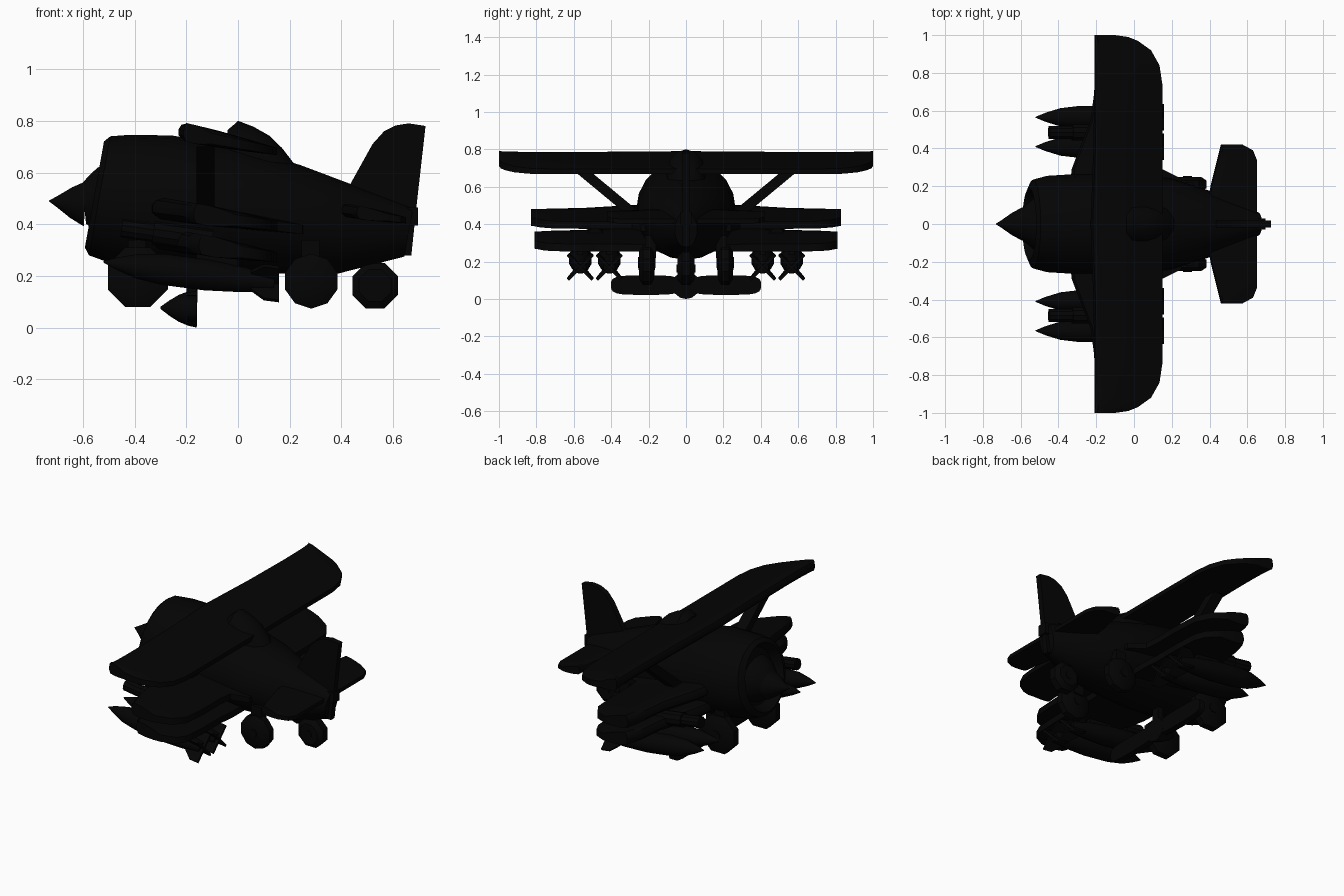
import bpy, bmesh, math
from mathutils import Vector

cube = bpy.data.objects.get("Cube")
if cube:
    bpy.data.objects.remove(cube)

black = bpy.data.materials.new("matte_black")
black.use_nodes = True
black.diffuse_color = (0.0012, 0.0012, 0.0012, 1)
black.node_tree.nodes["Principled BSDF"].inputs["Base Color"].default_value = black.diffuse_color


def finish(name, bm, smooth=True):
    bmesh.ops.recalc_face_normals(bm, faces=bm.faces)
    me = bpy.data.meshes.new(name)
    bm.to_mesh(me)
    bm.free()
    me.materials.append(black)
    ob = bpy.data.objects.new(name, me)
    bpy.context.collection.objects.link(ob)
    if smooth:
        bpy.ops.object.select_all(action='DESELECT')
        ob.select_set(True)
        bpy.context.view_layer.objects.active = ob
        bpy.ops.object.shade_smooth_by_angle(angle=math.radians(35))
    return ob


def loft(name, rings, smooth=True):
    """Skin equal-length closed rings and cap both ends."""
    bm = bmesh.new()
    rows = [[bm.verts.new(p) for p in ring] for ring in rings]
    n = len(rows[0])
    for a, b in zip(rows, rows[1:]):
        for i in range(n):
            bm.faces.new((a[i], a[(i + 1) % n], b[(i + 1) % n], b[i]))
    bm.faces.new(rows[0])
    bm.faces.new(rows[-1])
    return finish(name, bm, smooth)


def hull(name, sections, lean=0.0, n=20):
    """Elliptic sections along x: (x, z, half width, half height)."""
    angles = [2 * math.pi * i / n for i in range(n)]
    return loft(name, [[(x + lean * h * math.sin(a), w * math.cos(a), z + h * math.sin(a))
                        for a in angles] for x, z, w, h in sections])


def lathe(name, start, end, profile, n=12):
    """Round body along an axis: profile of (fraction, radius)."""
    start, end = Vector(start), Vector(end)
    axis = (end - start).normalized()
    u = axis.cross(Vector((0, 0, 1))).normalized()
    v = axis.cross(u)
    angles = [2 * math.pi * (i + 0.5) / n for i in range(n)]
    return loft(name, [[start.lerp(end, t) + r * (math.cos(a) * u + math.sin(a) * v)
                        for a in angles] for t, r in profile])


def plate(name, outline, half):
    """Outline in x, z given thickness along y."""
    return loft(name, [[(x, y, z) for x, z in outline] for y in (-half, half)], False)


def box(name, centre, size):
    bm = bmesh.new()
    bmesh.ops.create_cube(bm, size=1)
    for v in bm.verts:
        v.co = Vector(centre) + Vector(a * b for a, b in zip(v.co, size))
    return finish(name, bm, False)


def wing(name, stations, x0, z0, slope, front, rear, chord):
    """Full-span wing from (y, leading x, trailing x), sloping down to the rear."""
    shape = ((0, .2), (.03, .7), (.09, 1), (.35, 1), (.7, .8), (1, .5),
             (1, -.7), (.7, -.9), (.35, -1), (.06, -.9), (0, -.4))
    full = [(-y, a, b) for y, a, b in reversed(stations) if y] + list(stations)
    rings = []
    for y, a, b in full:
        ring = []
        for t, s in shape:
            x = a + t * (b - a)
            k = (x - x0) / chord
            ring.append((x, y, z0 - slope * (x - x0) + s * (front + (rear - front) * k)))
        rings.append(ring)
    return loft(name, rings)


# Fuselage with a recessed cowling mouth, and nose
hull("fuselage", [(-.5, .51, .16, .17), (-.555, .515, .19, .205), (-.535, .51, .235, .23),
                  (-.46, .5, .255, .246), (-.3, .485, .265, .258), (-.05, .455, .265, .245),
                  (.2, .42, .24, .21), (.42, .38, .17, .17), (.66, .37, .06, .095)], lean=.18)
lathe("engine_dome", (-.49, 0, .49), (-.595, 0, .48), [(0, .15), (.4, .135), (.8, .1), (1, .08)], 16)
lathe("nose_spinner", (-.59, 0, .48), (-.73, 0, .49), [(0, .09), (.4, .06), (.75, .025), (1, .002)], 16)

# Canopy
hull("canopy", [(-.04, .68, .09, .085), (-.01, .69, .1, .1), (0, .69, .1, .11), (.06, .67, .105, .107),
                (.12, .64, .1, .103), (.17, .595, .09, .1), (.22, .55, .06, .08)], n=12)

# Three stacked wings
wing("upper_wing", [(0, -.23, .15), (.4, -.215, .15), (.74, -.21, .15), (.84, -.21, .135), (.92, -.21, .09),
                    (.97, -.21, .02), (.99, -.21, -.03), (1, -.21, -.1)], -.21, .756, .2, .038, .024, .36)
wing("middle_wing", [(0, -.34, .26), (.24, -.335, .25), (.29, -.33, .15), (.37, -.3, .14), (.55, -.23, .14),
                     (.7, -.21, .13), (.78, -.19, .08), (.83, -.17, -.01)], -.21, .447, .14, .042, .032, .36)
wing("lower_wing", [(0, -.34, .15), (.27, -.33, .15), (.37, -.3, .14), (.55, -.22, .14), (.7, -.2, .13),
                    (.76, -.18, .1), (.81, -.15, .02)], -.21, .33, .15, .043, .033, .36)

# Tail surfaces
wing("tailplane", [(0, .38, .65), (.2, .405, .65), (.34, .44, .65), (.39, .452, .63),
                   (.42, .46, .575)], .4, .455, .15, .028, .02, .25)
plate("tail_fin", [(.42, .53), (.47, .62), (.52, .71), (.565, .76), (.61, .782), (.66, .79), (.725, .78),
                   (.69, .47), (.67, .28), (.62, .28)], .018)
box("rudder_hinge", (.675, 0, .43), (.04, .06, .07))


def wheel(name, x, y, z, radius, width, n):
    lathe(name, (x, y - width, z), (x, y + width, z),
          [(0, radius * .7), (.25, radius), (.75, radius), (1, radius * .7)], n)
    lathe(name + "_hub", (x, y - width - .005, z), (x, y + width + .005, z),
          [(0, radius * .25), (1, radius * .25)], 8)


# Tail wheel
wheel("tail_wheel", .53, 0, .163, .095, .045, 8)
box("tail_wheel_leg", (.53, 0, .26), (.05, .05, .12))

# Parts on both sides
for side, label in ((1, "left"), (-1, "right")):
    wheel(label + "_front_wheel", -.387, .21 * side, .195, .125, .042, 8)
    wheel(label + "_rear_wheel", .283, .21 * side, .18, .106, .04, 10)
    for x, end in ((-.39, "front"), (.28, "rear")):
        box(label + "_" + end + "_leg", (x, .19 * side, .28), (.07, .06, .12))
    # Slanted wing strut
    inner, outer = (.285, .46), (.575, .7)
    loft(label + "_wing_strut", [[(x, (y + d) * side, z) for x, d in
                                  ((-.16, -.042), (-.09, -.042), (-.09, .042), (-.16, .042))]
                                 for y, z in (inner, outer)], False)
    # Gun between the bombs
    lathe(label + "_gun", (-.45, .485 * side, .385), (-.1, .485 * side, .335),
          [(0, .036), (.35, .036), (.35, .045), (1, .045)], 10)
    for y, place in ((.41, "inner"), (.565, "outer")):
        name = label + "_" + place + "_bomb"
        y *= side
        lathe(name, (-.52, y, .255), (.14, y, .17),
              [(0, .003), (.08, .025), (.2, .05), (.35, .062), (.6, .062), (.82, .05), (1, .032)])
        box(name + "_rack", (-.08, y, .26), (.16, .03, .06))
        # Crossed fins
        for turn in (math.pi / 4, -math.pi / 4):
            dy, dz = math.cos(turn), math.sin(turn)
            rings = []
            for x, reach in ((.05, .05), (.1, .092), (.158, .092)):
                zc = .255 - .128 * (x + .52)
                rings.append([(x, y + a * reach * dy - b * dz, zc + a * reach * dz + b * dy)
                              for a, b in ((-1, -.007), (1, -.007), (1, .007), (-1, .007))])
            loft(name + "_fin", rings, False)
    # Broad, round-ended propeller blade
    blade = [(side * (.215 + .187 * math.copysign(abs(math.cos(a)) ** .45, math.cos(a))),
              .074 + .052 * math.copysign(abs(math.sin(a)) ** .6, math.sin(a)))
             for a in [2 * math.pi * i / 24 for i in range(24)]]
    loft(label + "_propeller_blade", [[(x, y, z) for y, z in blade] for x in (-.2, -.16)])

# Lower propeller hub
lathe("propeller_spinner", (-.3, 0, .077), (-.158, 0, .074),
      [(0, .004), (.25, .03), (.5, .052), (.75, .066), (1, .074)], 14)
box("propeller_mount", (-.18, 0, .18), (.04, .05, .12))
